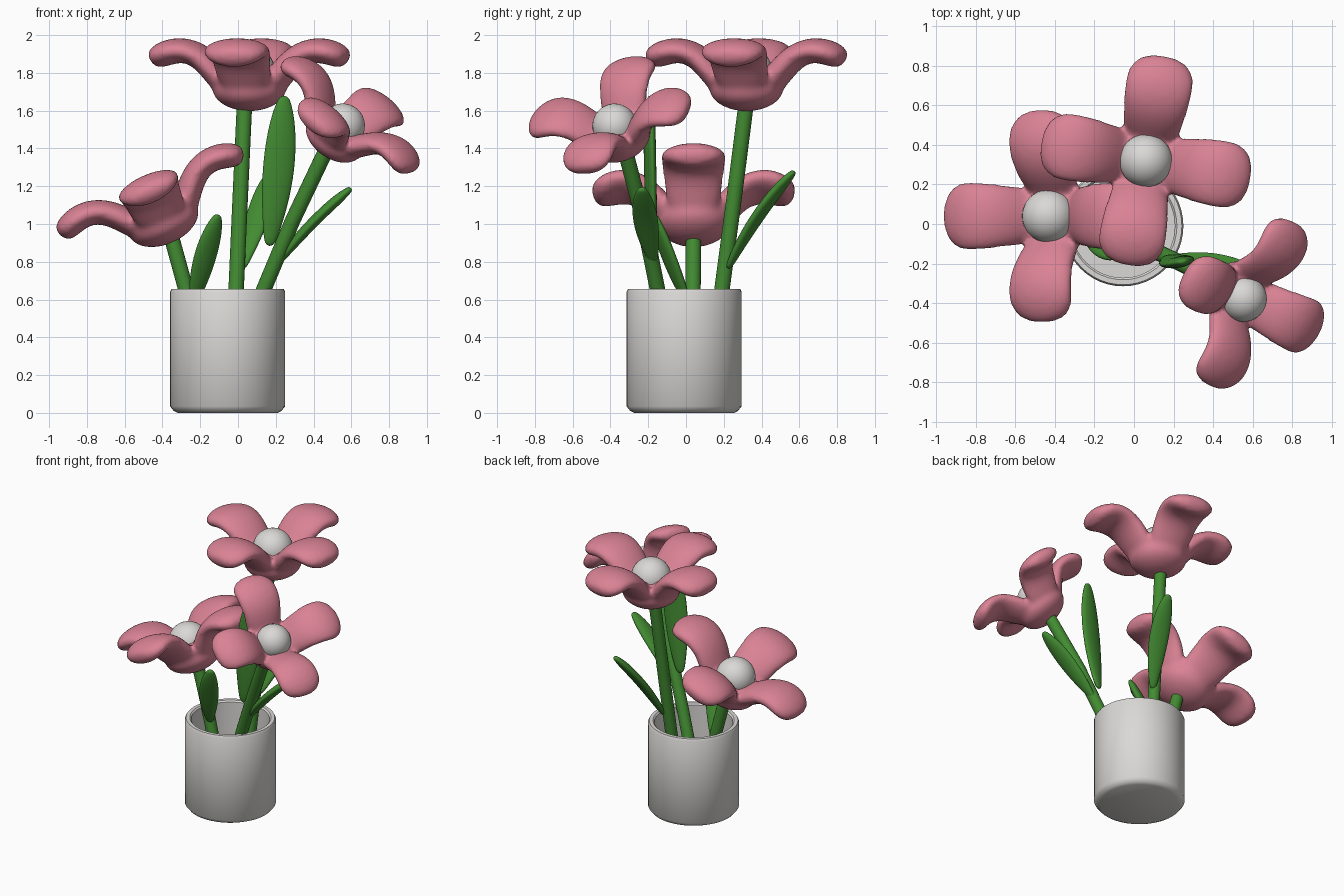
import bpy, bmesh, math
from mathutils import Vector, Matrix

if "Cube" in bpy.data.objects:
    bpy.data.objects.remove(bpy.data.objects["Cube"])


def material(name, rgb):
    m = bpy.data.materials.new(name)
    m.diffuse_color = (*rgb, 1)
    m.use_nodes = True
    m.node_tree.nodes["Principled BSDF"].inputs["Base Color"].default_value = m.diffuse_color
    return m


PINK = material("petal pink", (0.70, 0.225, 0.30))
GREEN = material("leaf green", (0.055, 0.26, 0.032))
WHITE = material("off white", (0.70, 0.69, 0.67))


def make_object(name, bm, mat):
    bmesh.ops.recalc_face_normals(bm, faces=bm.faces)
    me = bpy.data.meshes.new(name)
    bm.to_mesh(me)
    bm.free()
    ob = bpy.data.objects.new(name, me)
    bpy.context.collection.objects.link(ob)
    me.materials.append(mat)
    bpy.ops.object.select_all(action='DESELECT')
    ob.select_set(True)
    bpy.context.view_layer.objects.active = ob
    bpy.ops.object.shade_smooth_by_angle(angle=math.radians(40))
    return ob


def sweep(bm, points, side, widths, heights, sides=12):
    """Closed tube with elliptical sections along points; side is the width direction."""
    rings = []
    for i, p in enumerate(points):
        tan = (points[min(i + 1, len(points) - 1)] - points[max(i - 1, 0)]).normalized()
        s = (side - tan * side.dot(tan)).normalized()
        n = tan.cross(s)
        rings.append([bm.verts.new(p + s * widths[i] * math.cos(a) + n * heights[i] * math.sin(a))
                      for a in (math.tau * k / sides for k in range(sides))])
    for a, b in zip(rings, rings[1:]):
        for k in range(sides):
            bm.faces.new((a[k], a[(k + 1) % sides], b[(k + 1) % sides], b[k]))
    bm.faces.new(rings[0])
    bm.faces.new(rings[-1][::-1])


def bezier(a, b, c, t):
    return a * (1 - t) ** 2 + b * 2 * t * (1 - t) + c * t * t


# Pot: hollow revolved profile with a chamfered foot
def pot():
    bm = bmesh.new()
    profile = [(0, 0), (0.265, 0), (0.285, 0.01), (0.305, 0.035), (0.305, 0.64), (0.297, 0.655),
               (0.272, 0.655), (0.262, 0.645), (0.262, 0.06), (0, 0.06)]
    vs = [bm.verts.new((r, 0, z)) for r, z in profile]
    es = [bm.edges.new(e) for e in zip(vs, vs[1:])]
    bmesh.ops.spin(bm, geom=vs + es, cent=(0, 0, 0), axis=(0, 0, 1),
                   angle=math.tau, steps=48, use_duplicate=False)
    bmesh.ops.remove_doubles(bm, verts=bm.verts, dist=0.0005)
    make_object("pot", bm, WHITE).location = (-0.055, -0.01, 0)


# Flower: cup and four curled petals fused together, with a ball in the middle
PETAL = [(0.03, 0.09, 0.09, 0.06), (0.13, 0.145, 0.145, 0.075), (0.20, 0.235, 0.16, 0.072),
         (0.27, 0.30, 0.17, 0.07), (0.35, 0.328, 0.18, 0.07), (0.43, 0.318, 0.182, 0.072),
         (0.495, 0.29, 0.15, 0.066), (0.53, 0.27, 0.08, 0.04)]  # radius, height, half width, half depth


def flower(name, base, axis, petal_dir, scale):
    z = Vector(axis).normalized()
    x = Vector(petal_dir)
    x = (x - z * x.dot(z)).normalized()
    rot = Matrix((x, z.cross(x), z)).transposed().to_4x4()
    place = Matrix.Translation(base) @ rot @ Matrix.Scale(scale, 4)
    bm = bmesh.new()
    bmesh.ops.create_icosphere(bm, subdivisions=3, radius=1,
                               matrix=Matrix.Translation((0, 0, 0.125)) @ Matrix.Diagonal((0.2, 0.2, 0.125, 1)))
    for k in range(4):
        a = k * math.pi / 2
        out = Vector((math.cos(a), math.sin(a), 0))
        pts = [out * r + Vector((0, 0, h)) for r, h, _, _ in PETAL]
        sweep(bm, pts, Vector((-out.y, out.x, 0)), [p[2] for p in PETAL], [p[3] for p in PETAL])
    ob = make_object(name + "_petals", bm, PINK)
    ob.matrix_world = place
    sub = ob.modifiers.new("round", 'SUBSURF')
    sub.levels = sub.render_levels = 2
    rem = ob.modifiers.new("fuse", 'REMESH')
    rem.mode = 'VOXEL'
    rem.voxel_size = 0.016
    rem.use_smooth_shade = True
    sm = ob.modifiers.new("soften", 'SMOOTH')
    sm.factor = 0.5
    sm.iterations = 8
    bm = bmesh.new()
    bmesh.ops.create_uvsphere(bm, u_segments=32, v_segments=16, radius=0.135)
    make_object(name + "_center", bm, WHITE).matrix_world = place @ Matrix.Translation((0, 0, 0.215))


# Stem: round tube
def stem(name, *pts):
    bm = bmesh.new()
    sweep(bm, [Vector(p) for p in pts], Vector((1, 0.1, 0)), [0.041] * len(pts), [0.041] * len(pts), 20)
    make_object(name, bm, GREEN)


# Leaf: flattened, gently curved blade
def leaf(name, base, mid, tip, side, half_width):
    ts = (0, 0.12, 0.35, 0.6, 0.82, 0.95, 1)
    shape = (0.3, 0.55, 0.92, 1.05, 0.85, 0.5, 0.25)
    pts = [bezier(Vector(base), Vector(mid), Vector(tip), t) for t in ts]
    bm = bmesh.new()
    sweep(bm, pts, Vector(side), [half_width * s for s in shape],
          [0.03 * min(1, s + 0.2) for s in shape])
    sub = make_object(name, bm, GREEN).modifiers.new("round", 'SUBSURF')
    sub.levels = sub.render_levels = 2


pot()

flower("back_flower", (0.06, 0.32, 1.595), (0, 0, 1), (0.09, 0.51, 0), 1.0)
flower("right_flower", (0.455, -0.315, 1.375), (0.533, -0.337, 0.777), (0.39, 0.78, 0.07), 0.87)
flower("left_flower", (-0.345, 0.04, 0.90), (-0.4, 0, 0.914), (0.9, 0, 0.4), 1.0)

stem("back_stem", (-0.035, 0.11, 0.06), (-0.01, 0.19, 0.65), (0.01, 0.25, 1.1), (0.035, 0.32, 1.65))
stem("right_stem", (-0.08, -0.05, 0.06), (0.135, -0.15, 0.65), (0.29, -0.225, 1.02), (0.48, -0.33, 1.42))
stem("left_stem", (-0.14, 0.035, 0.06), (-0.275, 0.037, 0.65), (-0.36, 0.04, 0.96))

leaf("tall_leaf", (0.165, -0.17, 0.88), (0.22, -0.20, 1.25), (0.245, -0.19, 1.68), (1, 0.2, 0), 0.088)
leaf("right_leaf", (0.21, -0.17, 0.79), (0.37, -0.22, 1.01), (0.60, -0.235, 1.19), (0, 1, 0), 0.068)
leaf("back_leaf", (0.02, 0.22, 0.76), (0.11, 0.36, 1.06), (0.18, 0.575, 1.28), (0.34, -0.14, 0), 0.07)
leaf("front_leaf", (-0.24, 0.02, 0.56), (-0.19, -0.09, 0.80), (-0.105, -0.17, 1.05), (1, 0.5, 0), 0.068)
